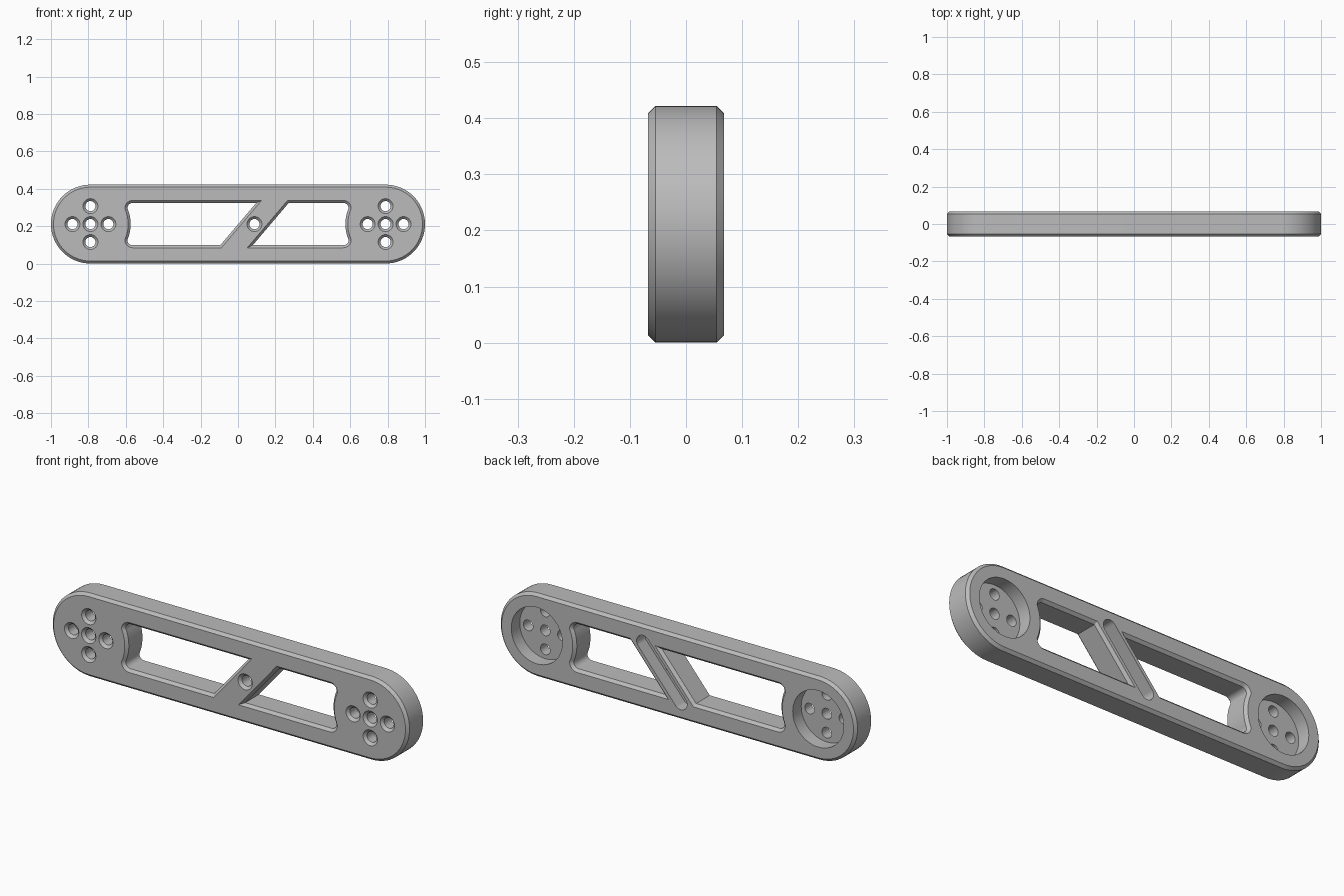
import bpy, bmesh
from math import sin, cos, pi, sqrt, atan2
from mathutils import Vector

if "Cube" in bpy.data.objects:
    bpy.data.objects.remove(bpy.data.objects["Cube"])

RADIUS = 0.211          # end radius, also the height of the centre line
HALF = 0.068            # half thickness
CHAMFER = 0.0135
END_X = 0.789           # centre of each rounded end
STRUT_X, SLOPE = 0.088, 0.85
POCKET_FLOOR = HALF - 0.068


def arc(cx, cz, r, start, end, steps):
    return [Vector((cx + r * cos(start + (end - start) * i / steps),
                    cz + r * sin(start + (end - start) * i / steps)))
            for i in range(steps + 1)]


def circle(cx, cz, r, steps=40):
    return arc(cx, cz, r, 0, 2 * pi, steps)[:-1]


def stadium(half, r, steps=32):
    return arc(half, 0, r, -pi / 2, pi / 2, steps) + arc(-half, 0, r, pi / 2, 3 * pi / 2, steps)


def outset(points, d):
    """Offset a counter-clockwise outline outwards with mitred corners."""
    result = []
    for i, p in enumerate(points):
        a = (p - points[i - 1]).normalized()
        b = (points[(i + 1) % len(points)] - p).normalized()
        na, nb = Vector((a.y, -a.x)), Vector((b.y, -b.x))
        result.append(p + (na + nb) * d / (1 + na.dot(nb)))
    return result


def loft(name, rings):
    """Join (outline, y) rings into a closed solid."""
    bm = bmesh.new()
    loops = [[bm.verts.new((p.x, y, p.y + RADIUS)) for p in pts] for pts, y in rings]
    for a, b in zip(loops, loops[1:]):
        for i in range(len(a)):
            bm.faces.new((a[i - 1], a[i], b[i], b[i - 1]))
    bm.faces.new(loops[0])
    bm.faces.new(loops[-1])
    bmesh.ops.recalc_face_normals(bm, faces=bm.faces)
    mesh = bpy.data.meshes.new(name)
    bm.to_mesh(mesh)
    bm.free()
    obj = bpy.data.objects.new(name, mesh)
    bpy.context.collection.objects.link(obj)
    return obj


def window(strut_x):
    """Left window outline: curved end, rounded corners, slanted strut side."""
    top, corner, r = 0.113, 0.028, 0.215
    z = top - corner
    x = -END_X + sqrt(r * r - z * z) + corner
    edge = strut_x - 0.087
    a = atan2(z, x - corner + END_X)
    return ([Vector((edge - SLOPE * top, -top)), Vector((edge + SLOPE * top, top))]
            + arc(x, z, corner, pi / 2, pi, 6)
            + arc(-END_X, 0, r, a, -a, 16)[1:-1]
            + arc(x, -z, corner, pi, 3 * pi / 2, 6))


def window_cutter(name, pts):
    wide = outset(pts, CHAMFER + 0.01)
    inner, far = HALF - CHAMFER, HALF + 0.01
    return loft(name, [(wide, -far), (pts, -inner), (pts, inner), (wide, far)])


def hole_cutter(name, x, z):
    # countersunk from the front, straight through to the back
    return loft(name, [(circle(x, z, 0.050), -HALF - 0.01),
                       (circle(x, z, 0.027), -HALF + 0.013),
                       (circle(x, z, 0.027), HALF + 0.02)])


# Chamfered body
outline = stadium(END_X, RADIUS)
small = outset(outline, -CHAMFER)
body = loft("link_arm_body", [(small, -HALF), (outline, -HALF + CHAMFER),
                              (outline, HALF - CHAMFER), (small, HALF)])

# Two windows either side of the slanted strut
cutters = [window_cutter("window_cutter_a", window(STRUT_X)),
           window_cutter("window_cutter_b", [-p for p in window(-STRUT_X)])]

# Round rear pockets
for x in (-END_X, END_X):
    ring = circle(x, 0, 0.143, 64)
    cutters.append(loft("pocket_cutter", [(ring, POCKET_FLOOR), (ring, HALF + 0.03)]))

# Rear slot along the strut
along = Vector((SLOPE, 1)).normalized()
slot = [Vector((STRUT_X + p.x * along.x - p.y * along.y, p.x * along.y + p.y * along.x))
        for p in stadium(0.163, 0.036, 16)]
cutters.append(loft("slot_cutter", [(slot, POCKET_FLOOR), (slot, HALF + 0.03)]))

# Screw holes: a cross at each end and one in the strut
cutters.append(hole_cutter("strut_hole_cutter", STRUT_X, 0))
for x in (-END_X, END_X):
    for dx, dz in ((0, 0), (1, 0), (-1, 0), (0, 1), (0, -1)):
        cutters.append(hole_cutter("end_hole_cutter", x + dx * 0.096, dz * 0.096))

# Cut everything, then bake the result and remove the cutters
for cutter in cutters:
    cutter.hide_render = True
    mod = body.modifiers.new("cut", 'BOOLEAN')
    mod.operation, mod.solver, mod.object = 'DIFFERENCE', 'EXACT', cutter
bpy.context.view_layer.update()
baked = bpy.data.meshes.new_from_object(
    body.evaluated_get(bpy.context.evaluated_depsgraph_get()))
body.modifiers.clear()
body.data = baked
for cutter in cutters:
    bpy.data.objects.remove(cutter)

# Material and shading
grey = bpy.data.materials.new("plain_grey")
grey.use_nodes = True
colour = (0.5, 0.5, 0.5, 1)
grey.diffuse_color = colour
grey.node_tree.nodes["Principled BSDF"].inputs["Base Color"].default_value = colour
body.data.materials.clear()
body.data.materials.append(grey)
bpy.ops.object.select_all(action='DESELECT')
body.select_set(True)
bpy.context.view_layer.objects.active = body
bpy.ops.object.shade_smooth_by_angle(angle=pi / 6)
